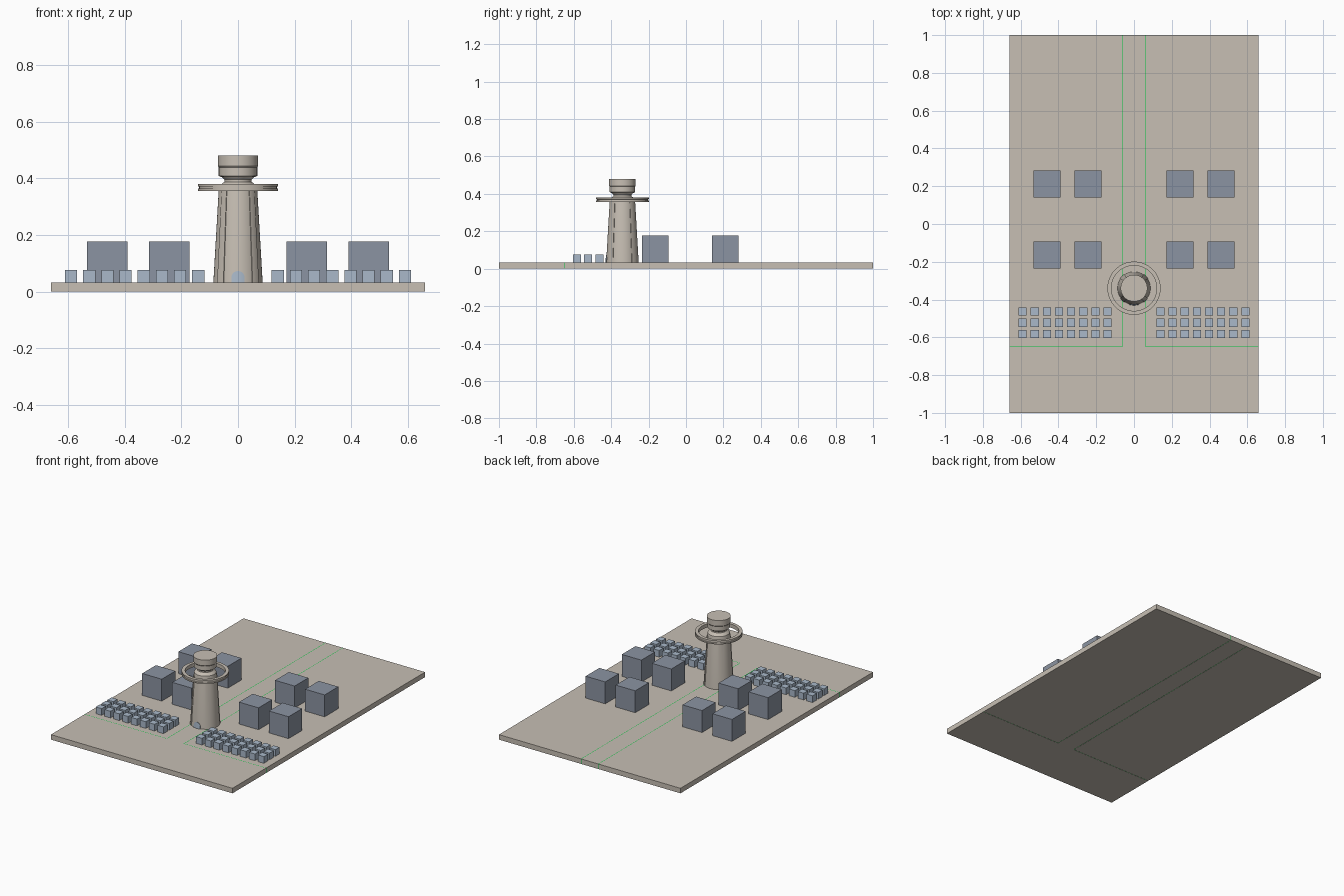
import bpy, bmesh, math

if "Cube" in bpy.data.objects:
    bpy.data.objects.remove(bpy.data.objects["Cube"])


def material(name, rgb):
    m = bpy.data.materials.new(name)
    m.diffuse_color = (*rgb, 1)
    m.use_nodes = True
    m.node_tree.nodes["Principled BSDF"].inputs["Base Color"].default_value = m.diffuse_color
    return m


STONE = material("warm_stone", (0.57, 0.52, 0.455))
SLATE = material("slate_blue", (0.26, 0.295, 0.36))
PALE = material("pale_blue", (0.40, 0.485, 0.59))
GREEN = material("bright_green", (0.0, 0.62, 0.05))

TOP = 0.033          # ground surface height
CY = -0.34           # tower centre in y


def finish(bm, name, mat, smooth=False):
    bmesh.ops.recalc_face_normals(bm, faces=bm.faces)
    me = bpy.data.meshes.new(name)
    bm.to_mesh(me)
    bm.free()
    me.materials.append(mat)
    ob = bpy.data.objects.new(name, me)
    bpy.context.collection.objects.link(ob)
    if smooth:
        bpy.ops.object.select_all(action='DESELECT')
        ob.select_set(True)
        bpy.context.view_layer.objects.active = ob
        bpy.ops.object.shade_smooth_by_angle(angle=math.radians(30))
    return ob


def boxes(name, mat, spans):
    """One object from boxes given as (x0, x1, y0, y1, z0, z1)."""
    bm = bmesh.new()
    for x0, x1, y0, y1, z0, z1 in spans:
        r = bmesh.ops.create_cube(bm, size=1)
        for v in r["verts"]:
            v.co = ((x0 + x1) / 2 + v.co.x * (x1 - x0),
                    (y0 + y1) / 2 + v.co.y * (y1 - y0),
                    (z0 + z1) / 2 + v.co.z * (z1 - z0))
    return finish(bm, name, mat)


def lathe(name, mat, profile, start=0, sweep=360, steps=64, closed=False):
    """Turn an (r, z) profile about the tower axis; partial sweeps get end caps."""
    bm = bmesh.new()
    full = sweep == 360
    rows = []
    for i in range(steps if full else steps + 1):
        a = math.radians(start + sweep * i / steps)
        rows.append([bm.verts.new((r * math.cos(a), CY + r * math.sin(a), z))
                     for r, z in profile])
    n = len(profile)
    for i in range(steps):
        a, b = rows[i], rows[(i + 1) % len(rows)]
        for j in range(n if closed else n - 1):
            k = (j + 1) % n
            bm.faces.new((a[j], b[j], b[k], a[k]))
    if not full:
        bm.faces.new(rows[0])
        bm.faces.new(rows[-1])
    elif not closed:
        bm.faces.new([r[0] for r in rows])
        bm.faces.new([r[-1] for r in rows])
    return finish(bm, name, mat, True)


# Ground: T-shaped road and two city blocks, with thin green joints between
ROAD, FRONT, G = 0.061, -0.652, 0.003
boxes("road", STONE, [(-0.66, 0.66, -1, FRONT, 0, TOP),
                      (-ROAD, ROAD, FRONT, 1, 0, TOP)])
joints = []
for side, label in ((-1, "left"), (1, "right")):
    xs = sorted((side * (ROAD + G), side * 0.66))
    boxes(label + "_block", STONE, [(*xs, FRONT + G, 1, 0, TOP)])
    js = sorted((side * ROAD, side * (ROAD + G)))
    joints += [(*js, FRONT, 1, 0.001, TOP), (*xs, FRONT, FRONT + G, 0.001, TOP)]
boxes("green_joints", GREEN, joints)

# Large buildings and rows of small houses on both sides
for side, label in ((-1, "left"), (1, "right")):
    big, small = [], []
    for x in (0.243, 0.461):
        for y in (-0.164, 0.211):
            c = side * x
            big.append((c - .071, c + .071, y - .071, y + .071, TOP, 0.177))
    for i in range(8):
        for j in range(3):
            c, y = side * (0.140 + 0.0642 * i), -0.463 - 0.060 * j
            small.append((c - .0215, c + .0215, y - .0215, y + .0215, TOP, 0.077))
    boxes(label + "_large_buildings", SLATE, big)
    boxes(label + "_small_houses", PALE, small)

# Tower shaft, neck and cap
lathe("tower_shaft", STONE, [(0.087, TOP), (0.068, 0.36), (0.066, 0.372),
                             (0.058, 0.380), (0.048, 0.388), (0.048, 0.396),
                             (0.055, 0.403), (0.060, 0.410)])
lathe("tower_cap", STONE, [(0.060, 0.405), (0.068, 0.409), (0.068, 0.439),
                           (0.071, 0.443), (0.071, 0.480)])

# Shallow upright ribs on the shaft
for k in range(4):
    lathe("shaft_rib_%d" % (k + 1), STONE,
          [(0.084, TOP), (0.090, TOP), (0.071, 0.355), (0.065, 0.355)],
          start=35 + 90 * k, sweep=20, steps=6, closed=True)

# Open ring with a grooved rim around the tower
lathe("gallery_ring", STONE, [(0.120, 0.356), (0.141, 0.356), (0.141, 0.364),
                              (0.137, 0.365), (0.137, 0.371), (0.141, 0.372),
                              (0.141, 0.380), (0.120, 0.380)], closed=True)

# Rounded door, a thin plate wrapped on the shaft front
bm = bmesh.new()
pts = [(0.023 * math.cos(math.pi * i / 16), 0.050 + 0.023 * math.sin(math.pi * i / 16))
       for i in range(17)]
strips = []
for x, z in pts:
    pair = []
    for h in (TOP, z):
        r = 0.089 - 0.058 * (h - TOP)
        pair.append(bm.verts.new((x, CY - math.sqrt(r * r - x * x), h)))
    strips.append(pair)
for a, b in zip(strips, strips[1:]):
    bm.faces.new((a[0], b[0], b[1], a[1]))
door = finish(bm, "tower_door", PALE)
mod = door.modifiers.new("thickness", 'SOLIDIFY')
mod.thickness = 0.003
mod.offset = 0
